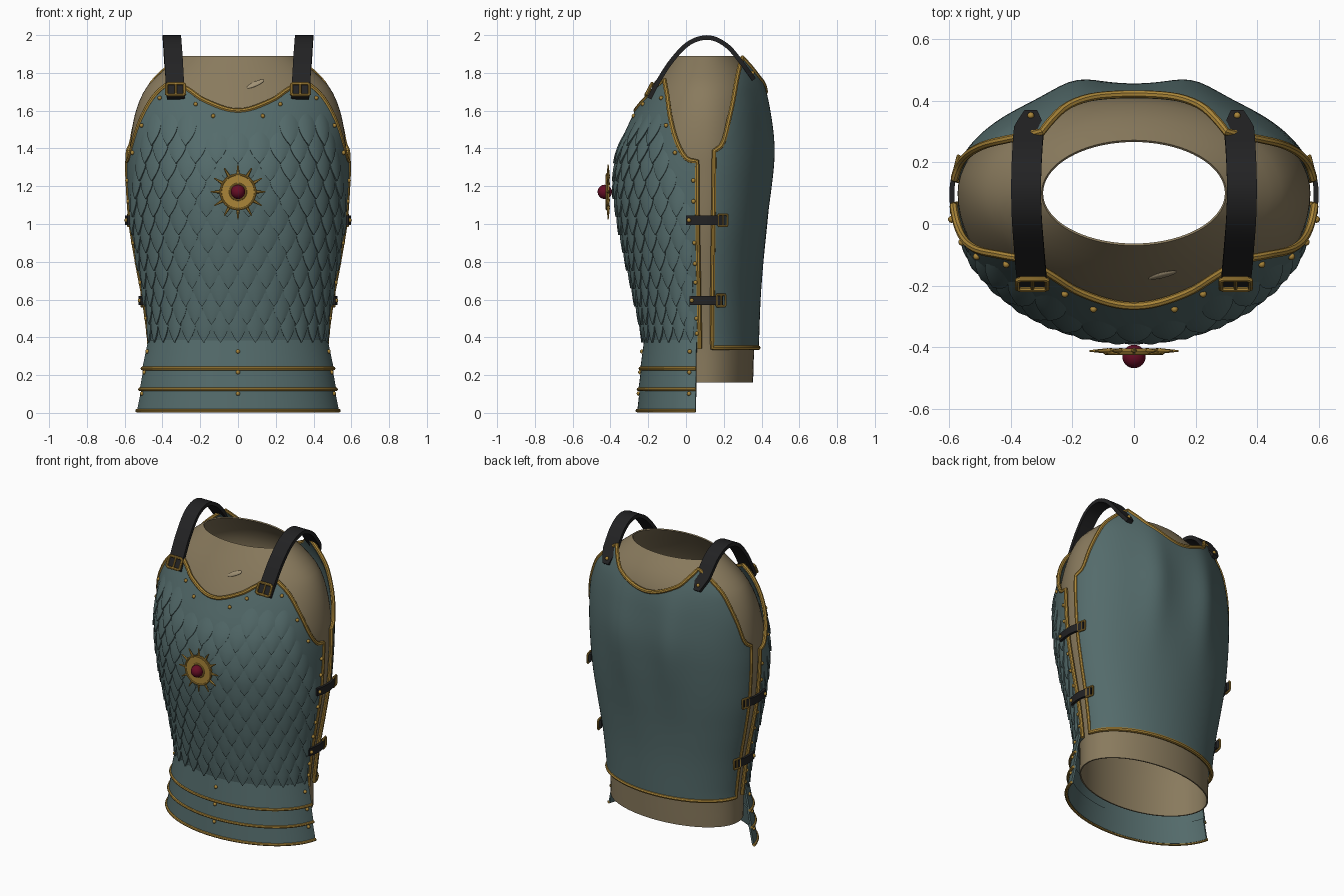
import bpy, bmesh, math
from mathutils import Vector, Matrix

if "Cube" in bpy.data.objects:
    bpy.data.objects.remove(bpy.data.objects["Cube"])

def mat(name, r, g, b):
    m = bpy.data.materials.new(name)
    m.diffuse_color = (r, g, b, 1)
    m.use_nodes = True
    m.node_tree.nodes["Principled BSDF"].inputs["Base Color"].default_value = m.diffuse_color
    return m

TEAL = mat("teal steel", .088, .147, .147)
TAN = mat("tan lining", .25, .195, .11)
PALE = mat("pale tan", .36, .29, .18)
GOLD = mat("gold", .40, .235, .04)
BLACK = mat("black leather", .016, .016, .017)
RUBY = mat("ruby", .13, .004, .018)

# ---------- helpers ----------
def H(tab, t):
    """Smooth interpolation through a short table of (key, value)."""
    if t <= tab[0][0]: return tab[0][1]
    if t >= tab[-1][0]: return tab[-1][1]
    i = max(k for k in range(len(tab) - 1) if tab[k][0] <= t)
    def slope(k):
        p, q = tab[max(k - 1, 0)], tab[min(k + 1, len(tab) - 1)]
        return (q[1] - p[1]) / (q[0] - p[0])
    (x0, y0), (x1, y1) = tab[i], tab[i + 1]
    h = x1 - x0
    s = (t - x0) / h
    return ((2*s**3 - 3*s*s + 1) * y0 + (s**3 - 2*s*s + s) * h * slope(i)
            + (3*s*s - 2*s**3) * y1 + (s**3 - s*s) * h * slope(i + 1))

def span(a, b, n):
    return [a + (b - a) * i / n for i in range(n + 1)]

def finish(name, bm, m, thick=0, offset=-1):
    me = bpy.data.meshes.new(name)
    bm.to_mesh(me); bm.free()
    me.materials.append(m)
    ob = bpy.data.objects.new(name, me)
    bpy.context.collection.objects.link(ob)
    if thick:
        s = ob.modifiers.new("thickness", 'SOLIDIFY')
        s.thickness, s.offset = thick, offset
    return ob

def grid(bm, us, vs, f):
    rows = [[bm.verts.new(f(u, v)) for u in us] for v in vs]
    for r0, r1 in zip(rows, rows[1:]):
        for i in range(len(us) - 1):
            bm.faces.new((r0[i], r0[i + 1], r1[i + 1], r1[i]))

def sheet(name, us, vs, f, m, thick, offset=-1):
    bm = bmesh.new()
    grid(bm, us, vs, f)
    return finish(name, bm, m, thick, offset)

def tube(name, pts, r, cyclic=False, m=GOLD):
    cu = bpy.data.curves.new(name, 'CURVE')
    cu.dimensions, cu.bevel_depth, cu.bevel_resolution = '3D', r, 2
    cu.use_fill_caps = True
    sp = cu.splines.new('POLY')
    sp.points.add(len(pts) - 1)
    for p, c in zip(sp.points, pts): p.co = (*c, 1)
    sp.use_cyclic_u = cyclic
    cu.materials.append(m)
    bpy.context.collection.objects.link(bpy.data.objects.new(name, cu))

# ---------- body surface: angle 0 = front, 90 = right side, 180 = back ----------
YC = .1
WIDE = [(.33, .472), (.4, .476), (.6, .503), (.8, .54), (1, .573), (1.2, .588), (1.33, .592),
        (1.55, .585), (1.69, .56), (1.75, .54), (1.88, .45)]
FRONT = [(.33, .315), (.4, .325), (.6, .367), (.8, .412), (1, .453), (1.2, .478), (1.4, .455),
         (1.6, .37), (1.75, .29), (1.88, .22)]
BACK = [(.33, .285), (.6, .295), (.8, .31), (1, .33), (1.2, .347), (1.4, .355), (1.6, .34),
        (1.7, .325), (1.8, .30), (1.88, .27)]

def surf(deg, z, off=0):
    t = math.radians(deg)
    s, c = math.sin(t), math.cos(t)
    a, b = H(WIDE, z), H(FRONT if c > 0 else BACK, z)
    x, d = a * s, b * c
    if c < 0:  # shoulder blades
        d -= .03 * math.exp(-((abs(x) - .19) / .1) ** 2 - ((z - 1.4) / .35) ** 2)
    n = Vector((s / a, -c / b, 0)).normalized()
    return Vector((x, YC - d, z)) + n * off

F_NECK = [(-18.5, 1.66), (0, 1.60), (18.5, 1.655), (28, 1.71), (40.5, 1.76)]
F_ARM = [(40.5, 1.76), (53, 1.67), (63, 1.54), (72, 1.41), (78, 1.345), (85, 1.33)]
B_NECK = [(-23, 1.77), (0, 1.70), (23, 1.77), (33, 1.83), (42, 1.88)]
B_ARM = [(42, 1.88), (50, 1.83), (58, 1.74), (68, 1.55), (74, 1.43), (82, 1.385)]

def ftop(t):
    return H(F_NECK if abs(t) < 40.5 else F_ARM, abs(t))

def btop(t):
    return H(B_NECK if abs(t - 180) < 42 else B_ARM, abs(t - 180))

# ---------- chest and back plates with rolled gold edges ----------
def plate(name, mid, corner, edge, zb, top):
    half = span(0, corner, 14) + span(corner, edge, 18)[1:]
    angs = [mid - h for h in half[:0:-1]] + [mid + h for h in half]
    sheet(name, angs, span(0, 1, 44), lambda t, v: surf(t, zb + (top(t) - zb) * v), TEAL, .018)
    upper = [surf(t, top(t), -.004) for t in angs]
    left = [surf(angs[0], z, -.004) for z in span(zb, top(angs[0]), 24)[:-1]]
    right = [surf(angs[-1], z, -.004) for z in span(top(angs[-1]), zb, 24)[1:]]
    return angs, left + upper + right

angs, rim = plate("chest_plate", 0, 40.5, 85, .34, ftop)
tube("chest_edge_trim", rim, .013)
angs, rim = plate("back_plate", 180, 42, 82, .345, btop)
tube("back_edge_trim", rim + [surf(t, .345, -.004) for t in angs[::-1][1:-1]], .013, True)

# ---------- overlapping scales on the chest ----------
bm = bmesh.new()
PITCH, STEP, LONG = 11.0, .095, .19
for row in range(13):
    tip = .372 + row * STEP
    for k in range(-8, 9):
        mid = (k + .5 * (row % 2)) * PITCH
        if abs(mid) > 82 or tip + LONG > min(ftop(mid), ftop(abs(mid) + 4)) - .05:
            continue
        def scale(u, v, mid=mid, tip=tip):  # v: 0 at the pointed tip, 1 at the hidden top
            w = 1 if v > .55 else max(.04, 1 - ((.55 - v) / .55) ** 1.9)
            t = max(-80.5, min(80.5, mid + u * w * PITCH * .5))
            return surf(t, tip + v * LONG, .016 - .026 * v + .007 * (1 - u * u) * w)
        grid(bm, span(-1, 1, 6), [0, .03, .08, .16, .26, .38, .5, .7, 1], scale)
finish("chest_scales", bm, TEAL, .012)

# ---------- flared waist bands ----------
def band_point(t, z, zb, zt, ab, at, yb, yt, off=0):
    k = (z - zb) / (zt - zb)
    a, b = ab + (at - ab) * k, YC - (yb + (yt - yb) * k)
    r = math.radians(t)
    return Vector(((a + off) * math.sin(r), YC - (b + off) * math.cos(r), z))

rivets = []
BANDS = [(.235, .385, .512, .480, -.242, -.222), (.125, .255, .525, .502, -.252, -.235),
         (.012, .145, .54, .513, -.258, -.243)]
for i, B in enumerate(BANDS):
    sheet(f"waist_band_{i+1}", span(-82, 82, 48), span(B[0], B[1], 4),
          lambda t, z: band_point(t, z, *B), TEAL, .012)
    tube(f"waist_trim_{i+1}", [band_point(t, B[0], *B) for t in span(-82, 82, 48)], .0095)
    rivets += [band_point(t, B[0] + .09, *B, .002) for t in (-76, 0, 76)]

# ---------- cloth lining, open at top and bottom ----------
L_W = [(.16, .45), (.4, .455), (.6, .483), (1, .552), (1.33, .572), (1.45, .568), (1.6, .54),
       (1.72, .487), (1.8, .41), (1.89, .30)]
L_F = [(.16, .29), (.4, .295), (.6, .335), (1, .42), (1.2, .445), (1.4, .425), (1.6, .345),
       (1.74, .268), (1.89, .17)]
L_B = [(.16, .255), (.6, .27), (1, .30), (1.4, .325), (1.6, .315), (1.7, .30), (1.8, .25), (1.89, .172)]
def lining(t, z):
    r = math.radians(t)
    c = math.cos(r)
    return Vector((H(L_W, z) * math.sin(r), YC - c * H(L_F if c > 0 else L_B, z), z))
ob = sheet("lining", span(-180, 180, 72), span(.16, 1.89, 44), lining, TAN, .008)
bm = bmesh.new(); bm.from_mesh(ob.data)
bmesh.ops.remove_doubles(bm, verts=bm.verts, dist=1e-5)
bm.to_mesh(ob.data); bm.free()

# small leaf-shaped patch on the lining
bm = bmesh.new()
bmesh.ops.create_uvsphere(bm, u_segments=20, v_segments=10, radius=1, matrix=
    Matrix.Translation((.093, -.166, 1.742)) @ Matrix.Rotation(math.radians(-30), 4, 'X')
    @ Matrix.Rotation(math.radians(-28), 4, 'Y') @ Matrix.Diagonal((.052, .006, .014, 1)))
finish("lining_patch", bm, PALE)

# ---------- straps and buckles ----------
def buckle(name, c, ux, uy, w, h, r):
    c, ux, uy = Vector(c), Vector(ux).normalized() * w / 2, Vector(uy).normalized() * h / 2
    loop = [c - ux*.8 - uy, c + ux*.8 - uy, c + ux - uy*.8, c + ux + uy*.8,
            c + ux*.8 + uy, c - ux*.8 + uy, c - ux + uy*.8, c - ux - uy*.8]
    tube(name, loop, r, True)
    tube(name + "_prong", [c - uy, c + uy], r * .7)

S_Y = [(0, -.195), (.15, -.15), (.32, -.075), (.5, .02), (.64, .12), (.78, .215), (.9, .29), (1, .36)]
S_Z = [(0, 1.665), (.15, 1.75), (.32, 1.865), (.5, 1.96), (.64, 1.987), (.78, 1.945), (.9, 1.86), (1, 1.765)]
S_X = [(0, .328), (.3, .34), (.6, .35), (.85, .345), (1, .335)]
for s, side in ((1, "right"), (-1, "left")):
    def strap(u, v):
        w = .0485 if v < .93 else .0485 - .028 * (v - .93) / .07
        return Vector((s * H(S_X, v) + u * w, H(S_Y, v), H(S_Z, v)))
    sheet(f"shoulder_strap_{side}", (-1, 0, 1), span(0, 1, 40), strap, BLACK, .024, 0)
    buckle(f"shoulder_buckle_{side}", (s * .33, -.196, 1.713), (1, 0, 0), (0, .45, .85), .095, .07, .009)
    rivets.append(Vector((s * .335, .352, 1.80)))
    # two closing straps down each side
    for z, n in ((1.02, "upper"), (.595, "lower")):
        sheet(f"side_strap_{n}_{side}", span(78 * s, 107 * s, 12), (z - .025, z, z + .025),
              lambda t, h: surf(t, z, .016) + Vector((0, 0, h - z)), BLACK, .016, 0)
        buckle(f"side_buckle_{n}_{side}", surf(105 * s, z, .022), (-.25 * s, 1, 0), (0, 0, 1), .05, .062, .0065)
        rivets.append(surf(80 * s, z, .026))
    # rivets along the chest border
    rivets += [surf(s * t, ftop(t) - d, .003) for t, d in
               ((13, .06), (23, .045), (47, .05), (60, .06), (70, .06))]
    rivets += [surf(s * 82.7, z, .002) for z in (.42, .5, .69, .79, .9, 1.12, 1.23)]

bm = bmesh.new()
for p in rivets:
    bmesh.ops.create_uvsphere(bm, u_segments=10, v_segments=6, radius=.0115, matrix=Matrix.Translation(p))
finish("rivets", bm, GOLD)

# ---------- sun emblem ----------
C = Matrix.Translation((0, -.412, 1.17)) @ Matrix.Rotation(math.radians(90), 4, 'X')
bm = bmesh.new()
bmesh.ops.create_cone(bm, cap_ends=True, segments=48, radius1=.094, radius2=.09, depth=.016, matrix=C)
for i in range(12):
    M = C @ Matrix.Rotation(math.radians(30 * i), 4, 'Z') @ Matrix.Translation((.115, 0, 0)) \
        @ Matrix.Rotation(math.radians(90), 4, 'Y')
    bmesh.ops.create_cone(bm, cap_ends=True, segments=6, radius1=.0105, radius2=.003, depth=.06, matrix=M)
finish("sun_emblem", bm, GOLD)
for r, w, n in ((.092, .006, "rim"), (.042, .006, "gem_setting")):
    tube("sun_" + n, [C @ Vector((r * math.cos(a), r * math.sin(a), .007)) for a in span(0, math.tau, 40)[:-1]], w, True)
bm = bmesh.new()
bmesh.ops.create_uvsphere(bm, u_segments=24, v_segments=14, radius=.038, matrix=Matrix.Translation((0, -.43, 1.17)))
finish("ruby_gem", bm, RUBY)

# ---------- bake modifiers and curves, then smooth ----------
bpy.ops.object.select_all(action='SELECT')
bpy.context.view_layer.objects.active = bpy.data.objects["chest_plate"]
bpy.ops.object.convert(target='MESH')
bpy.ops.object.shade_smooth_by_angle(angle=math.radians(38))
